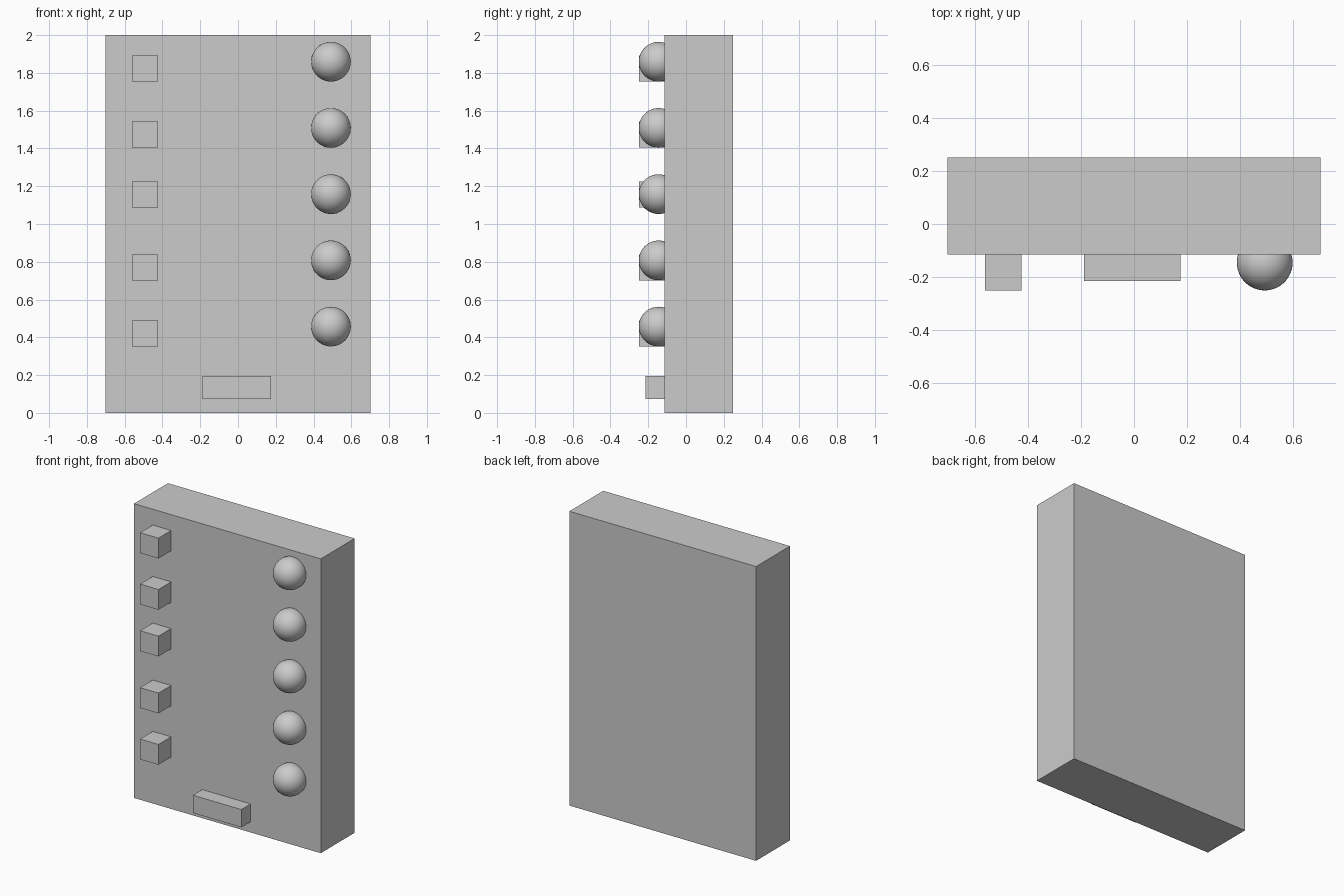
import bpy

if "Cube" in bpy.data.objects:
    bpy.data.objects.remove(bpy.data.objects["Cube"])

grey = bpy.data.materials.new("light_grey")
grey.diffuse_color = (0.6, 0.6, 0.6, 1)
grey.use_nodes = True
grey.node_tree.nodes["Principled BSDF"].inputs["Base Color"].default_value = grey.diffuse_color


def box(name, lo, hi):
    """Axis-aligned box between two corners."""
    centre = [(a + b) / 2 for a, b in zip(lo, hi)]
    bpy.ops.mesh.primitive_cube_add(size=1, location=centre)
    ob = bpy.context.object
    ob.name = name
    ob.scale = [b - a for a, b in zip(lo, hi)]
    bpy.ops.object.transform_apply(location=False, rotation=False, scale=True)
    ob.data.materials.append(grey)
    return ob


def ball(name, centre, radius):
    """Smooth sphere."""
    bpy.ops.mesh.primitive_uv_sphere_add(segments=48, ring_count=24,
                                         radius=radius, location=centre)
    ob = bpy.context.object
    ob.name = name
    bpy.ops.object.shade_smooth()
    ob.data.materials.append(grey)
    return ob


FRONT = -0.114  # y of the panel's front face

# Main panel
box("panel", (-0.702, FRONT, 0), (0.702, 0.25, 2))

# Column of square buttons on the left
half = 0.069
for i, z in enumerate((0.421, 0.77, 1.157, 1.474, 1.823)):
    box(f"square_button_{i + 1}", (-0.561, -0.25, z - half),
        (-0.423, FRONT + 0.004, z + half))

# Evenly spaced column of round knobs on the right, sunk into the panel
for i in range(5):
    ball(f"round_knob_{i + 1}", (0.492, -0.145, 0.457 + 0.3505 * i), 0.105)

# Bar near the bottom
box("lower_bar", (-0.189, -0.214, 0.073), (0.175, FRONT + 0.004, 0.194))
